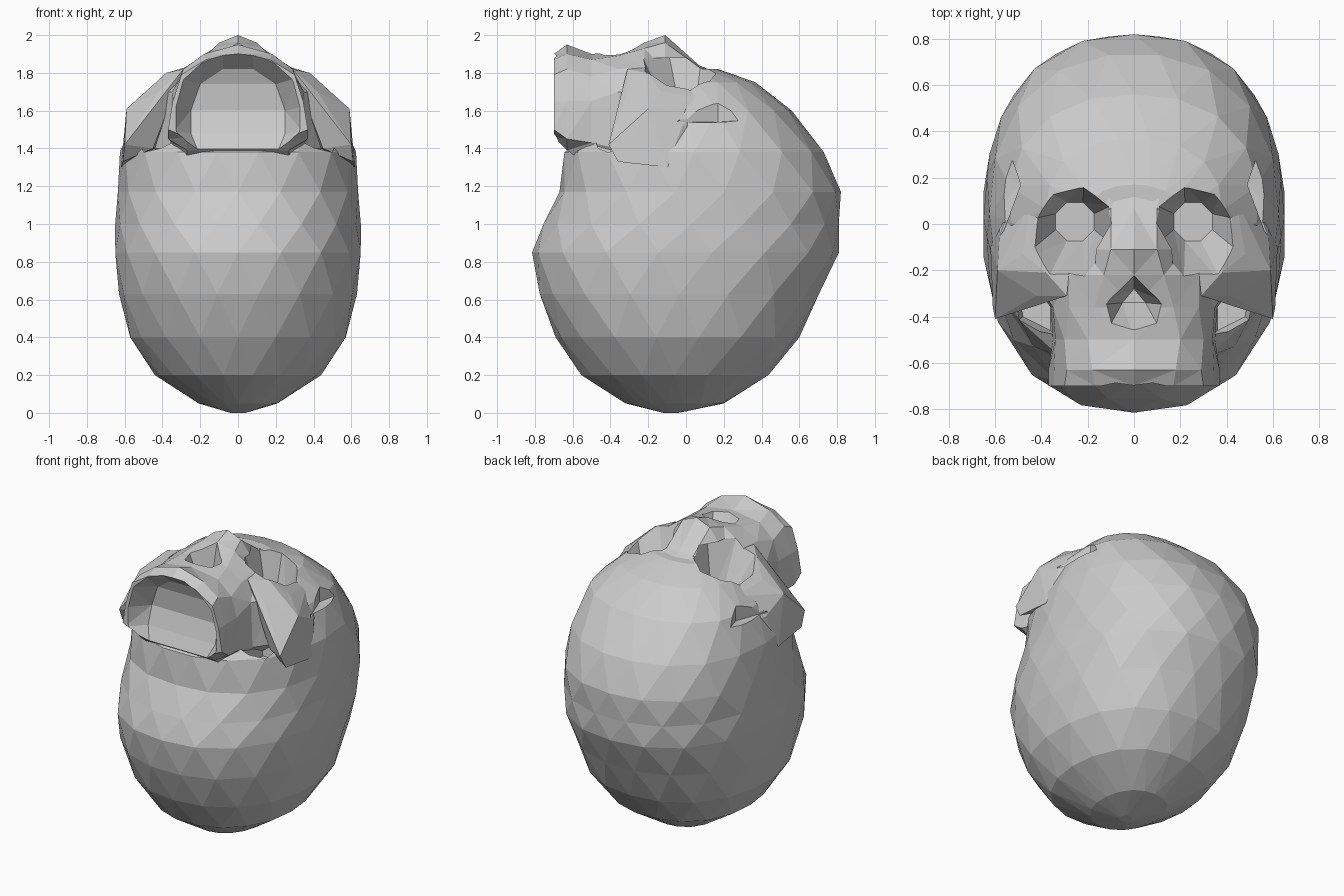
import bpy, bmesh, math

if "Cube" in bpy.data.objects:
    bpy.data.objects.remove(bpy.data.objects["Cube"])

def make(name, bm):
    bmesh.ops.triangulate(bm, faces=bm.faces[:])
    bmesh.ops.recalc_face_normals(bm, faces=bm.faces[:])
    me = bpy.data.meshes.new(name)
    bm.to_mesh(me)
    bm.free()
    ob = bpy.data.objects.new(name, me)
    bpy.context.collection.objects.link(ob)
    return ob

def loft(name, rings):
    bm = bmesh.new()
    vs = [[bm.verts.new(p) for p in r] for r in rings]
    n = len(vs[0])
    for a, b in zip(vs, vs[1:]):
        for i in range(n):
            j = (i + 1) % n
            bm.faces.new((a[i], a[j], b[j], b[i]))
    bm.faces.new(vs[0])
    bm.faces.new(vs[-1])
    return make(name, bm)

def hull(name, pts, side=1):
    bm = bmesh.new()
    for x, y, z in pts:
        bm.verts.new((x * side, y, z))
    bmesh.ops.convex_hull(bm, input=bm.verts[:])
    loose = [v for v in bm.verts if not v.link_faces]
    bmesh.ops.delete(bm, geom=loose, context='VERTS')
    return make(name, bm)

def combine(target, tool, op):
    m = target.modifiers.new(tool.name, 'BOOLEAN')
    m.operation, m.object, m.solver = op, tool, 'EXACT'
    bpy.context.view_layer.update()
    dg = bpy.context.evaluated_depsgraph_get()
    me = bpy.data.meshes.new_from_object(target.evaluated_get(dg))
    target.modifiers.clear()
    target.data = me
    bpy.data.objects.remove(tool)

# Cranium: z, y min, y max, half width, roundness of the lower (-y) side
levels = [(0.0, -.12, -.04, .04, 2), (.05, -.32, .2, .21, 2), (.2, -.56, .44, .44, 2.1),
          (.4, -.69, .6, .575, 2.2), (.63, -.78, .71, .63, 2.3), (.85, -.815, .81, .655, 2.3),
          (1.0, -.76, .815, .65, 2.3), (1.17, -.67, .82, .64, 2.4), (1.38, -.65, .735, .625, 2.2),
          (1.6, -.36, .56, .54, 1.9), (1.75, -.25, .37, .38, 2), (1.82, -.1, .17, .2, 2)]
rings = []
for k, (z, y0, y1, w, nb) in enumerate(levels):
    ring, cy = [], max(min((y0 + y1) / 2, .08), -.18)
    for i in range(18):
        a = math.tau * (i + .5 * (k % 2)) / 18
        c, s = math.cos(a), math.sin(a)
        e = 2.3 if s > 0 else nb
        f = (abs(c) ** e + abs(s) ** e) ** (-1 / e)
        ring.append((w * c * f, cy + s * f * ((y1 - cy) if s > 0 else (cy - y0)), z))
    rings.append(ring)
skull = loft("skull", rings)

# Hollows behind the cheekbones, cut before the face is added
hollow = [(.3, -.2, 1.8), (.58, -.2, 1.8), (.57, -.48, 1.75), (.3, -.52, 1.75),
          (.36, -.25, 1.3), (.5, -.25, 1.3), (.48, -.4, 1.3), (.36, -.46, 1.3)]
for s in (1, -1):
    combine(skull, hull("hollow_cut", hollow, s), 'DIFFERENCE')

# Face block: brow, nose bridge and upper jaw as half sections (x, z) along y
rows = [(.26, [(0, 1.76), (.14, 1.785), (.25, 1.785), (.32, 1.7), (.38, 1.5), (.27, 1.3)]),
        (.07, [(0, 1.84), (.1, 1.83), (.26, 1.79), (.45, 1.67), (.47, 1.5), (.27, 1.25)]),
        (-.11, [(0, 2.0), (.1, 1.96), (.22, 1.81), (.46, 1.64), (.48, 1.4), (.27, 1.25)]),
        (-.22, [(0, 1.96), (.13, 1.93), (.28, 1.83), (.44, 1.7), (.46, 1.4), (.27, 1.25)]),
        (-.36, [(0, 1.91), (.17, 1.89), (.28, 1.82), (.35, 1.7), (.36, 1.4), (.27, 1.25)]),
        (-.5, [(0, 1.9), (.2, 1.87), (.3, 1.78), (.34, 1.65), (.35, 1.43), (.27, 1.3)]),
        (-.63, [(0, 1.95), (.18, 1.9), (.29, 1.82), (.345, 1.65), (.37, 1.45), (.27, 1.39)]),
        (-.7, [(0, 1.9), (.17, 1.87), (.3, 1.79), (.345, 1.65), (.37, 1.5), (.27, 1.46)])]
sections = [[(x, y, z) for x, z in half] + [(-x, y, z) for x, z in half[:0:-1]]
            for y, half in rows]
combine(skull, loft("face", sections), 'UNION')

# Cheekbones, then temple hollows and eye sockets
cheek = [(.28, -.2, 1.83), (.29, -.31, 1.82), (.38, -.21, 1.8), (.42, -.31, 1.7), (.48, -.13, 1.7),
         (.59, -.2, 1.61), (.6, -.41, 1.42), (.61, -.36, 1.33), (.62, -.1, 1.3), (.45, -.31, 1.4),
         (.44, .11, 1.67), (.5, .12, 1.5), (.58, -.02, 1.52), (.4, 0, 1.4)]
for s in (1, -1):
    combine(skull, hull("cheekbone", cheek, s), 'UNION')
for s in (1, -1):
    temple = [(.54, .32, 1.55), (.49, .17, 1.54), (.57, -.05, 1.54), (.7, .3, 1.54),
              (.7, -.05, 1.53), (.49, .17, 1.66), (.65, .15, 1.75)]
    combine(skull, hull("temple_cut", temple, s), 'DIFFERENCE')
    eye = []
    for i in range(8):
        a = math.tau * (i + .5) / 8
        c, q = math.cos(a), math.sin(a)
        eye.append((.3 + .22 * c, -.04 + .22 * q - .04 * c, 1.88))
        eye.append((.255 + .09 * c, .01 + .09 * q, 1.56))
    combine(skull, hull("eye_cut", eye, s), 'DIFFERENCE')

# Nose opening
nose = [(0, -.2, 2.05), (.16, -.35, 2.0), (-.16, -.35, 2.0), (.12, -.47, 1.97), (-.12, -.47, 1.97),
        (0, -.5, 1.97), (.05, -.34, 1.73), (-.05, -.34, 1.73), (0, -.28, 1.73)]
combine(skull, hull("nose_cut", nose), 'DIFFERENCE')

# Hollow palate, open towards the skull base: rim (x, z) and inner points
rim = [(.08, 1.92), (.19, 1.87), (.3, 1.77), (.34, 1.62), (.34, 1.49), (.24, 1.36)]
inner = [(.08, -.6, 1.82), (.2, -.57, 1.74), (.25, -.56, 1.6), (.25, -.6, 1.48), (.2, -.655, 1.36)]
palate = []
for s in (1, -1):
    palate += [(s * x, -.72, z) for x, z in rim] + [(s * x, y, z) for x, y, z in inner]
combine(skull, hull("palate_cut", palate), 'DIFFERENCE')
